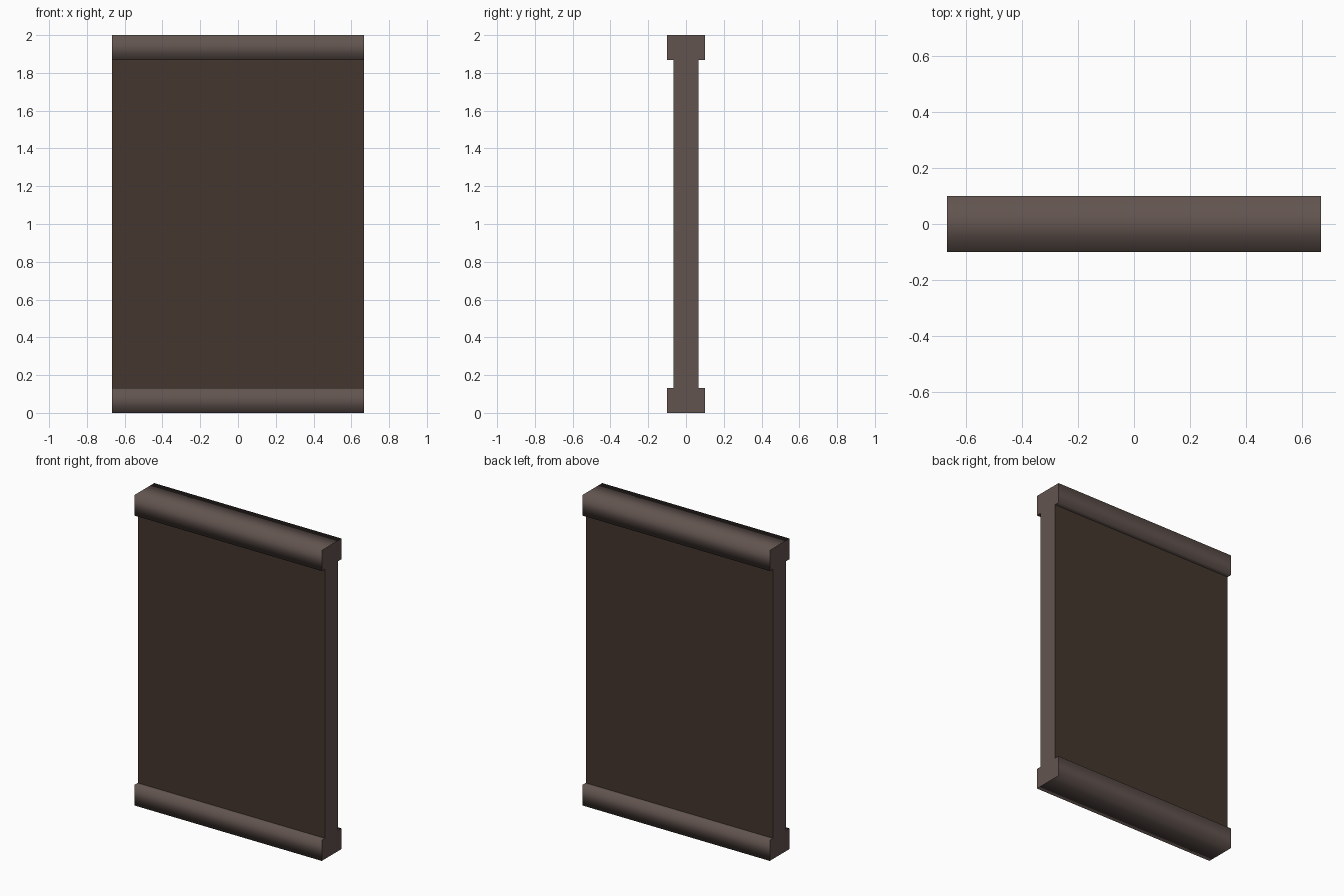
import bpy, bmesh

if "Cube" in bpy.data.objects:
    bpy.data.objects.remove(bpy.data.objects["Cube"])

W = 0.667                      # half width along x
RAIL_Y, PANEL_Y = 0.10, 0.067  # half depths
RAIL_H, H = 0.133, 2.0


def material(name, srgb):
    m = bpy.data.materials.new(name)
    lin = [((c / 255 + 0.055) / 1.055) ** 2.4 for c in srgb]
    m.diffuse_color = (*lin, 1)
    m.use_nodes = True
    m.node_tree.nodes["Principled BSDF"].inputs["Base Color"].default_value = m.diffuse_color
    return m


trim = material("grey brown trim", (98, 84, 79))
board = material("dark brown board", (68, 54, 46))

# I-shaped wall profile in y,z: foot rail, thin panel, head rail
half = [(RAIL_Y, 0), (RAIL_Y, RAIL_H), (PANEL_Y, RAIL_H),
        (PANEL_Y, H - RAIL_H), (RAIL_Y, H - RAIL_H), (RAIL_Y, H)]
profile = half + [(-y, z) for y, z in reversed(half)]

bm = bmesh.new()
face = bm.faces.new([bm.verts.new((-W, y, z)) for y, z in profile])
ext = bmesh.ops.extrude_face_region(bm, geom=[face], use_keep_orig=True)
bmesh.ops.translate(bm, vec=(2 * W, 0, 0),
                    verts=[v for v in ext["geom"] if isinstance(v, bmesh.types.BMVert)])
bmesh.ops.recalc_face_normals(bm, faces=bm.faces)

# Rails blend smoothly around their length; panel boards and end caps stay flat
for f in bm.faces:
    is_end = abs(f.normal.x) > 0.5
    c = f.calc_center_median()
    is_board = abs(f.normal.y) > 0.5 and RAIL_H < c.z < H - RAIL_H
    f.material_index = 1 if is_board else 0
    f.smooth = not (is_end or is_board)
    if is_end or is_board:
        for e in f.edges:
            e.smooth = False

mesh = bpy.data.meshes.new("wall_panel")
bm.to_mesh(mesh)
bm.free()
mesh.materials.append(trim)
mesh.materials.append(board)
bpy.context.collection.objects.link(bpy.data.objects.new("wall_panel", mesh))
